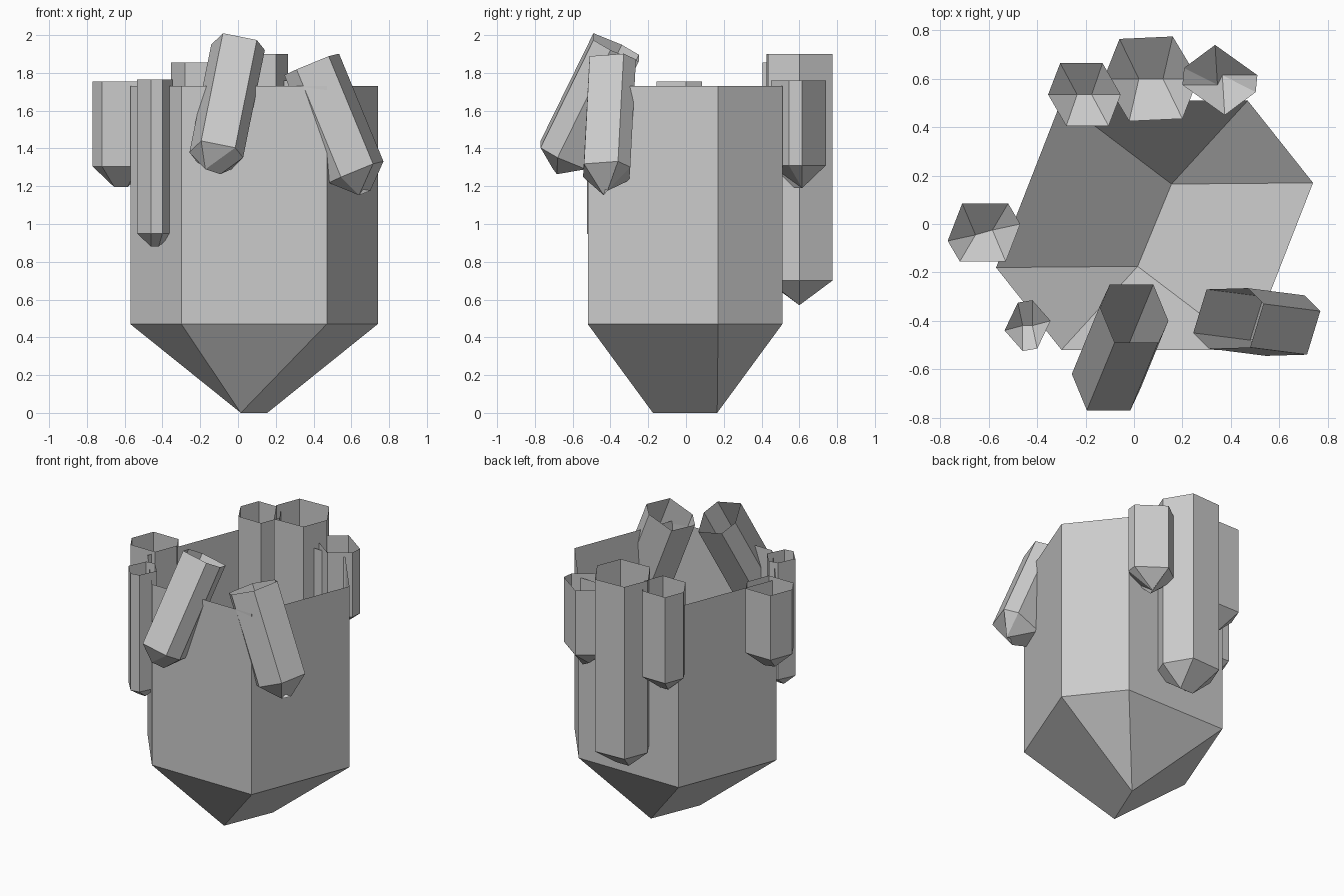
import bpy, bmesh
from mathutils import Vector

if "Cube" in bpy.data.objects:
    bpy.data.objects.remove(bpy.data.objects["Cube"])


def crystal(name, centre, axis, half, ridge, tip):
    """Open-topped six-sided crystal; half = three rim corners seen from above
    (the other three mirror them through the centre), axis = shoulder to rim,
    tip = height of the point below the shoulder, ridge = half of its short edge."""
    c, a = Vector(centre), Vector(axis)

    def on_plane(x, y):  # point on the plane square to the axis
        return Vector((x, y, -(x * a.x + y * a.y) / a.z))

    corners = [on_plane(x, y) for x, y in half]
    corners += [-p for p in corners]
    bm = bmesh.new()
    rim = [bm.verts.new(c + p) for p in corners]
    low = [bm.verts.new(c - a + p) for p in corners]
    end = c - a - a.normalized() * tip
    r = on_plane(*ridge)
    e0, e1 = bm.verts.new(end + r), bm.verts.new(end - r)
    # walls
    for i in range(6):
        j = (i + 1) % 6
        bm.faces.new((low[i], low[j], rim[j], rim[i]))
    # pointed end: two triangles at each ridge end, a quad on each side
    for s, e in ((0, e0), (3, e1)):
        bm.faces.new((low[s + 1], low[s], e))
        bm.faces.new((low[s + 2], low[s + 1], e))
    bm.faces.new((low[3], low[2], e0, e1))
    bm.faces.new((low[0], low[5], e1, e0))
    mesh = bpy.data.meshes.new(name)
    bm.to_mesh(mesh)
    bm.free()
    bpy.context.collection.objects.link(bpy.data.objects.new(name, mesh))


# large body
crystal("main_crystal", (0.085, -0.005, 1.73), (0, 0, 1.26),
        [(0.655, 0.175), (0.385, 0.515), (-0.385, 0.515)], (0.07, 0.17), 0.47)

# upright crystals along the back
crystal("back_tall_crystal", (0.07, 0.60, 1.90), (0, 0, 1.20),
        [(0.13, -0.165), (0.195, 0), (0.09, 0.175)], (0.05, 0), 0.13)
crystal("back_left_crystal", (-0.205, 0.535, 1.855), (0, 0, 0.60),
        [(0.10, -0.13), (0.15, 0), (0.075, 0.13)], (0.03, 0), 0.11)
crystal("back_right_crystal", (0.355, 0.595, 1.76), (0, 0, 0.45),
        [(0.02, -0.145), (0.148, -0.05), (0.155, 0.02)], (0.01, 0.02), 0.12)

# upright crystals on the left
crystal("left_crystal", (-0.62, -0.035, 1.755), (0, 0, 0.45),
        [(0.09, -0.12), (0.15, 0.035), (0.10, 0.12)], (0.035, 0.01), 0.11)
crystal("front_left_crystal", (-0.44, -0.42, 1.765), (0, 0, 0.815),
        [(0.04, -0.095), (0.095, 0.02), (0.02, 0.105)], (0.02, 0), 0.07)

# leaning crystals at the front
crystal("front_leaning_crystal", (0, -0.37, 1.935), (0.115, 0.28, 0.57),
        [(0.142, -0.03), (0.08, 0.12), (-0.10, 0.12)], (0.04, 0.01), 0.10)
crystal("right_leaning_crystal", (0.39, -0.39, 1.845), (-0.235, 0.03, 0.57),
        [(0.145, 0.06), (0.08, 0.125), (-0.09, 0.12)], (0.03, 0.01), 0.12)
